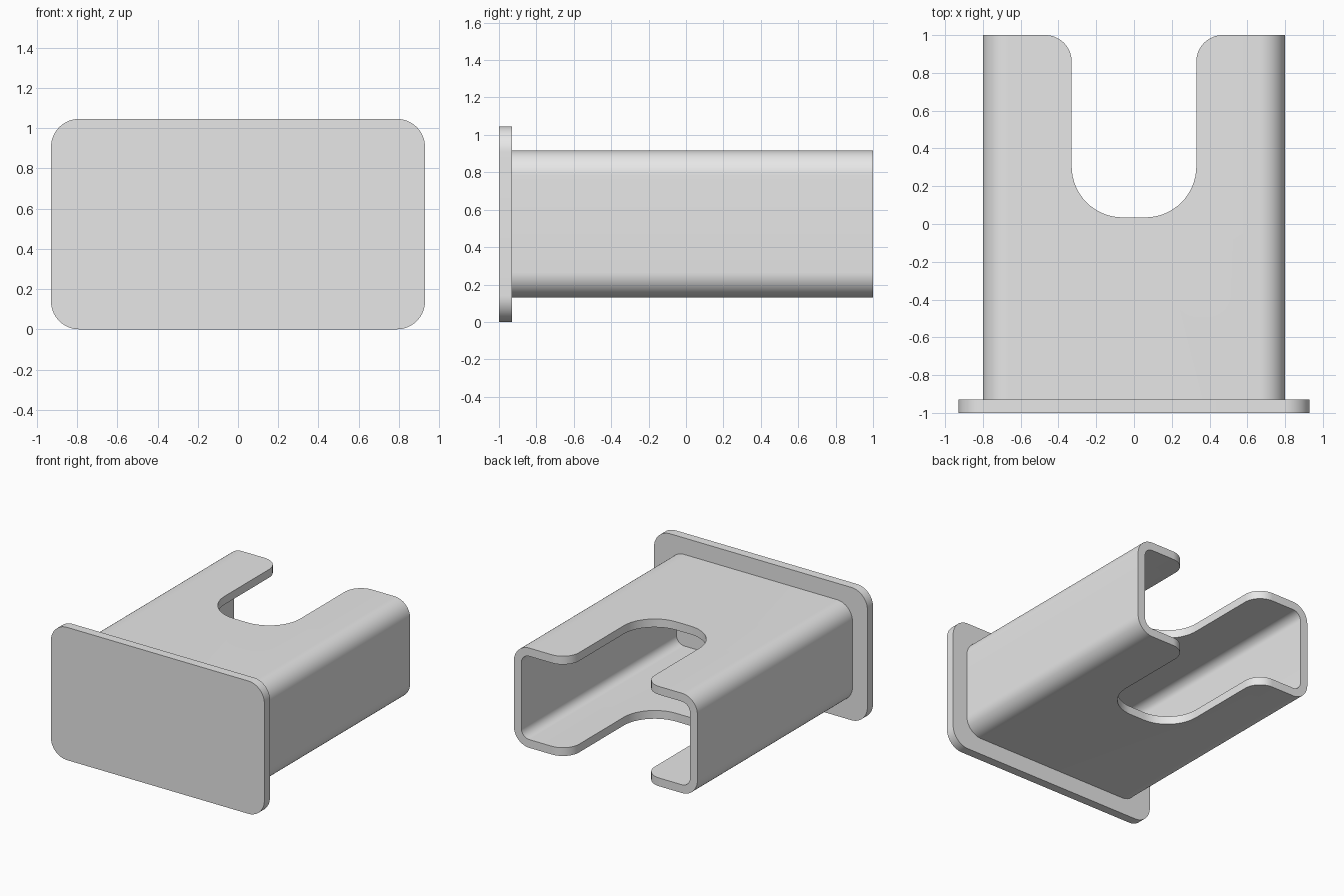
import bpy, bmesh
from math import sin, cos, radians

cube = bpy.data.objects.get("Cube")
if cube:
    bpy.data.objects.remove(cube, do_unlink=True)

grey = bpy.data.materials.new("light_grey")
grey.use_nodes = True
grey.diffuse_color = (0.8, 0.8, 0.8, 1)
grey.node_tree.nodes["Principled BSDF"].inputs["Base Color"].default_value = (0.8, 0.8, 0.8, 1)

MID_Z = 0.523
PLATE_BACK = -0.93
WALL = 0.065


def arc(cx, cy, r, start, end, steps=16):
    angles = [radians(start + (end - start) * i / steps) for i in range(steps + 1)]
    return [(cx + r * cos(a), cy + r * sin(a)) for a in angles]


def rounded_rect(half_w, half_h, r):
    w, h = half_w - r, half_h - r
    corners = [(w, h), (-w, h), (-w, -h), (w, -h)]
    return [p for i, (x, z) in enumerate(corners) for p in arc(x, z, r, 90 * i, 90 * i + 90)]


def finish(name, bm):
    bmesh.ops.recalc_face_normals(bm, faces=bm.faces)
    mesh = bpy.data.meshes.new(name)
    bm.to_mesh(mesh)
    bm.free()
    mesh.materials.append(grey)
    obj = bpy.data.objects.new(name, mesh)
    bpy.context.collection.objects.link(obj)
    return obj


def prism(name, outline, place, near, far):
    """Solid between two copies of an outline."""
    bm = bmesh.new()
    a, b = [[bm.verts.new(place(u, v, d)) for u, v in outline] for d in (near, far)]
    bm.faces.new(a)
    bm.faces.new(b)
    bridge(bm, a, b)
    return finish(name, bm)


def bridge(bm, a, b):
    for i in range(len(a)):
        bm.faces.new((a[i - 1], a[i], b[i], b[i - 1]))


def upright(u, v, d):
    return (u, d, MID_Z + v)


def flat(u, v, d):
    return (u, v, d)


# End plate
plate = prism("end_plate", rounded_rect(0.93, MID_Z, 0.14), upright, -1, PLATE_BACK)

# Hollow rounded sleeve
bm = bmesh.new()
outer = rounded_rect(0.80, 0.393, 0.135)
inner = rounded_rect(0.80 - WALL, 0.393 - WALL, 0.135 - WALL)
loops = [[bm.verts.new(upright(u, v, y)) for u, v in outline]
         for outline, y in ((outer, PLATE_BACK), (outer, 1), (inner, 1), (inner, PLATE_BACK))]
for i in range(4):
    bridge(bm, loops[i - 1], loops[i])
sleeve = finish("sleeve", bm)

# Slot through the top and bottom walls, with a flared mouth
half = [(0.47, 1.2)] + arc(0.47, 0.86, 0.14, 90, 180) + arc(0.06, 0.305, 0.27, 0, -90)
outline = half + [(-x, y) for x, y in reversed(half)]
cutter = prism("slot_cutter", outline, flat, -0.2, 1.3)
cutter.hide_render = True

cut = sleeve.modifiers.new("slot", "BOOLEAN")
cut.operation = "DIFFERENCE"
cut.solver = "EXACT"
cut.object = cutter
bpy.ops.object.select_all(action="DESELECT")
bpy.context.view_layer.objects.active = sleeve
sleeve.select_set(True)
bpy.ops.object.modifier_apply(modifier=cut.name)
bpy.data.objects.remove(cutter, do_unlink=True)

# Smooth rounded corners, sharp edges
plate.select_set(True)
bpy.ops.object.shade_smooth_by_angle(angle=radians(30))
